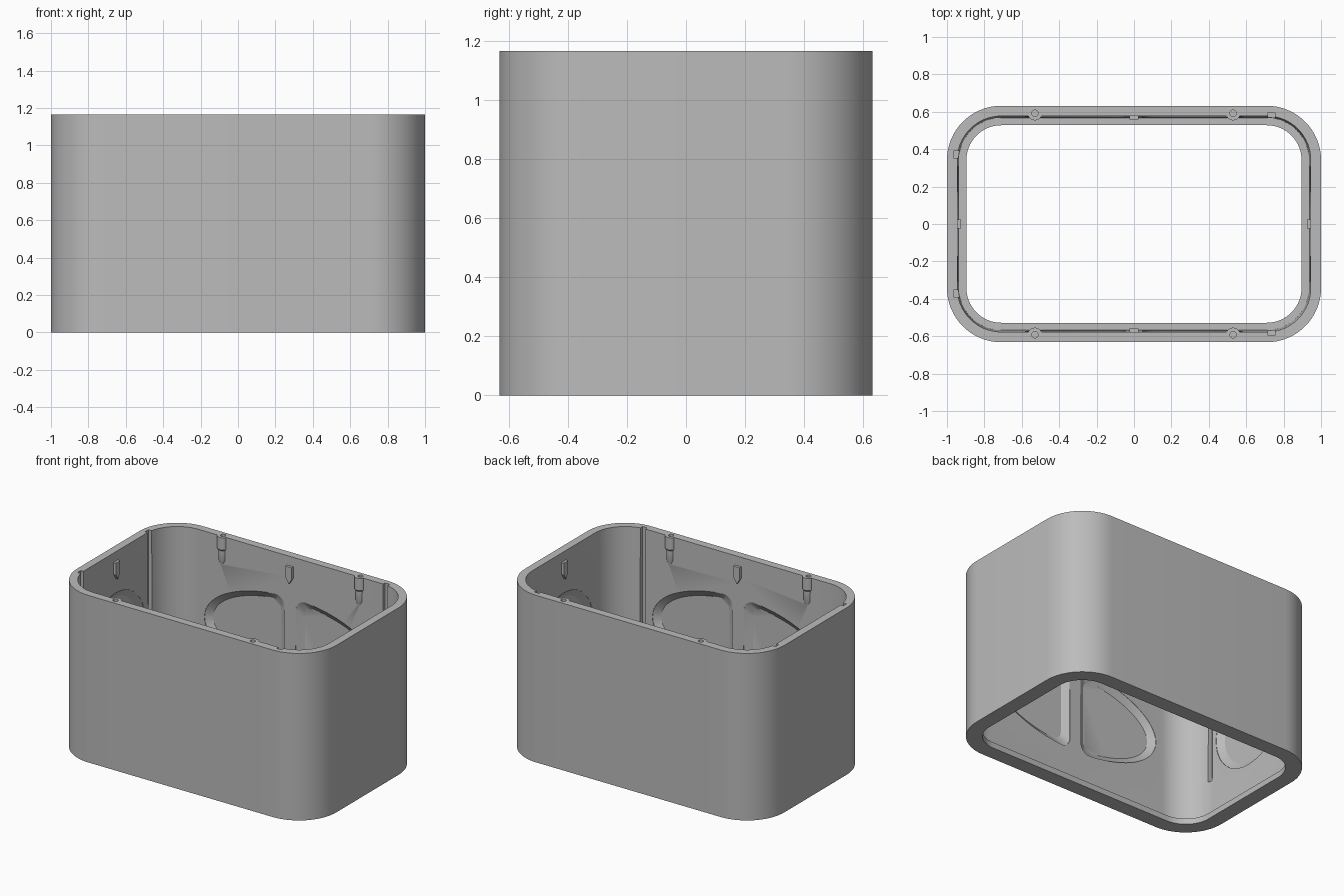
import bpy, bmesh, math

if "Cube" in bpy.data.objects:
    bpy.data.objects.remove(bpy.data.objects["Cube"])

H, HX, HY, R = 1.165, 1.0, 0.632, 0.29   # height, half sizes, corner radius
WX, WY = 0.94, 0.572                     # inner wall faces

grey = bpy.data.materials.new("plain grey")
grey.diffuse_color = (0.5, 0.5, 0.5, 1)
grey.use_nodes = True
grey.node_tree.nodes["Principled BSDF"].inputs["Base Color"].default_value = grey.diffuse_color


def finish(name, bm):
    bmesh.ops.recalc_face_normals(bm, faces=bm.faces)
    me = bpy.data.meshes.new(name)
    bm.to_mesh(me)
    bm.free()
    ob = bpy.data.objects.new(name, me)
    bpy.context.collection.objects.link(ob)
    me.materials.append(grey)
    return ob


def loft(bm, rings, closed=False):
    """Skin a list of point rings; cap both ends unless closed."""
    vs = [[bm.verts.new(p) for p in ring] for ring in rings]
    pairs = list(zip(vs, vs[1:])) + ([(vs[-1], vs[0])] if closed else [])
    for a, b in pairs:
        for i in range(len(a)):
            j = (i + 1) % len(a)
            bm.faces.new((a[i], a[j], b[j], b[i]))
    if not closed:
        bm.faces.new(vs[0])
        bm.faces.new(vs[-1])


def rounded(inset, z, n=16):
    pts = []
    r = R - inset
    for q, (sx, sy) in enumerate([(1, 1), (-1, 1), (-1, -1), (1, -1)]):
        for k in range(n + 1):
            a = math.pi / 2 * (q + k / n)
            pts.append((sx * (HX - R) + r * math.cos(a),
                        sy * (HY - R) + r * math.sin(a), z))
    return pts


def lathe(bm, x, y, profile, n=24):
    loft(bm, [[(x + r * math.cos(2 * math.pi * k / n),
                y + r * math.sin(2 * math.pi * k / n), z) for k in range(n)]
              for r, z in profile])


def box(bm, x, y, wx, wy, z0, z1):
    c = [(-1, -1), (1, -1), (1, 1), (-1, 1)]
    loft(bm, [[(x + i * wx, y + j * wy, z) for i, j in c] for z in (z0, z1)])


def half_oval(inset, n=28):
    """Half of the long wall recess, with rounded corners beside the rib."""
    a, b, x0, r, zc = 0.66 - inset, 0.31 - inset, 0.045 + inset, 0.07, 0.57
    t0 = math.acos((x0 + r) / a)
    zt = b * math.sin(t0)
    pts = [(a * math.cos(t), zc + b * math.sin(t))
           for t in (-t0 + 2 * t0 * k / n for k in range(n + 1))]
    for s, order in ((1, range(1, 7)), (-1, range(6, 0, -1))):
        for k in order:
            t = math.pi / 2 * k / 6
            pts.append((x0 + r - r * math.sin(t), zc + s * (zt - r + r * math.cos(t))))
    return pts


def side_oval(inset, n=40):
    return [((0.32 - inset) * math.cos(2 * math.pi * k / n),
             0.57 + (0.31 - inset) * math.sin(2 * math.pi * k / n)) for k in range(n)]


# open tube with a narrow ledge at the bottom
bm = bmesh.new()
loft(bm, [rounded(0, 0), rounded(0, H), rounded(0.055, H), rounded(0.064, 0.04),
          rounded(0.104, 0.04), rounded(0.104, 0)], closed=True)
body = finish("housing", bm)

# screw bosses with pointed undersides, and small snap bumps
bm = bmesh.new()
for sx in (-1, 1):
    for sy in (-1, 1):
        lathe(bm, sx * 0.53, sy * 0.592,
              [(0.002, 0.93), (0.03, 1.0), (0.03, 1.07), (0.038, 1.08), (0.038, H)])


def bump(place):
    shape = [(-0.024, 1.1), (0.024, 1.1), (0.024, 1.02), (0, 0.98), (-0.024, 1.02)]
    loft(bm, [[place(u, d, z) for u, z in shape] for d in (-0.014, 0.02)])


for s in (-1, 1):
    bump(lambda u, d, z: (u, s * (WY + d), z))
    bump(lambda u, d, z: (s * (WX + d), u, z))
bosses = finish("boss_helper", bm)

# recesses, screw holes and vertical slots
bm = bmesh.new()
layers = [(-0.03, 0), (0.003, 0), (0.034, 0.045)]   # depth past the wall, inset
for sy in (-1, 1):
    for sx in (-1, 1):
        loft(bm, [[(sx * u, sy * (WY + d), z) for u, z in half_oval(i)] for d, i in layers])
        lathe(bm, sx * 0.53, sy * 0.592, [(0.017, 1.06), (0.017, H + 0.1)])
    loft(bm, [[(sy * (WX + d), u, z) for u, z in side_oval(i)] for d, i in layers])
    box(bm, -0.945, sy * 0.372, 0.02, 0.018, 0.3, H + 0.1)
    box(bm, 0.735, sy * 0.577, 0.018, 0.02, 0.3, H + 0.1)
cutter = finish("cutter_helper", bm)

bpy.context.view_layer.objects.active = body
body.select_set(True)
for helper, op in ((bosses, 'UNION'), (cutter, 'DIFFERENCE')):
    mod = body.modifiers.new(op.lower(), 'BOOLEAN')
    mod.operation, mod.object, mod.solver = op, helper, 'EXACT'
    bpy.ops.object.modifier_apply(modifier=mod.name)
    bpy.data.objects.remove(helper)
bpy.ops.object.shade_smooth_by_angle(angle=math.radians(25))
